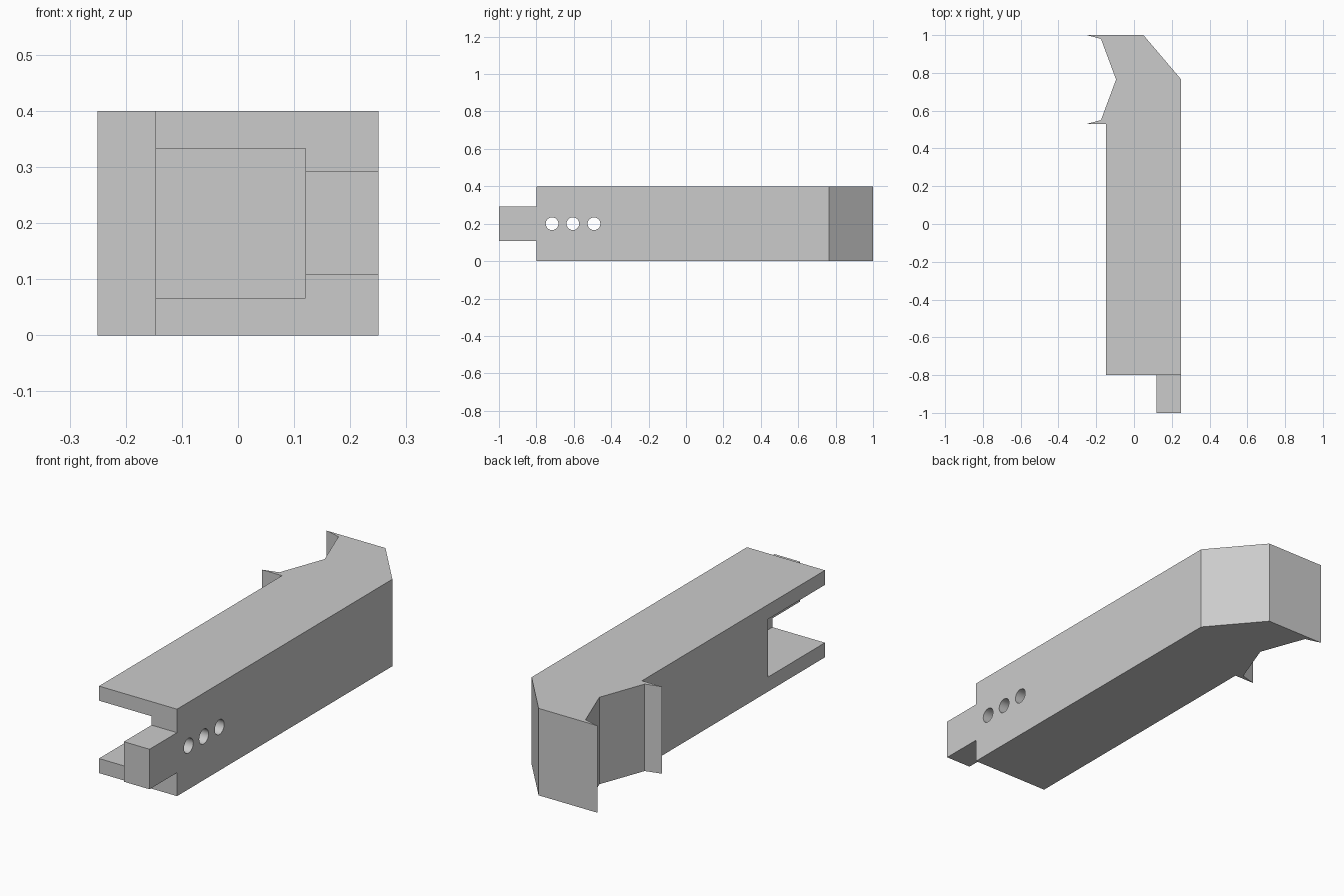
import bpy, bmesh, math
from mathutils import Matrix, Vector

cube = bpy.data.objects.get("Cube")
if cube:
    bpy.data.objects.remove(cube, do_unlink=True)

HEIGHT = 0.4
GREY = (0.6, 0.6, 0.6, 1)
grey = bpy.data.materials.new("plain grey")
grey.use_nodes = True
grey.diffuse_color = GREY
grey.node_tree.nodes["Principled BSDF"].inputs["Base Color"].default_value = GREY


def finish(name, bm):
    bmesh.ops.recalc_face_normals(bm, faces=bm.faces[:])
    mesh = bpy.data.meshes.new(name)
    bm.to_mesh(mesh)
    bm.free()
    mesh.materials.append(grey)
    obj = bpy.data.objects.new(name, mesh)
    bpy.context.collection.objects.link(obj)
    return obj


def box(name, low, high):
    low, high = Vector(low), Vector(high)
    bm = bmesh.new()
    bmesh.ops.create_cube(bm, size=1)
    bmesh.ops.scale(bm, vec=high - low, verts=bm.verts[:])
    bmesh.ops.translate(bm, vec=(low + high) / 2, verts=bm.verts[:])
    return finish(name, bm)


def pin(name, x, y, z, radius):
    bm = bmesh.new()
    turn = Matrix.Translation((x, y, z)) @ Matrix.Rotation(math.pi / 2, 4, 'Y')
    bmesh.ops.create_cone(bm, cap_ends=True, segments=32, radius1=radius,
                          radius2=radius, depth=0.4, matrix=turn)
    return finish(name, bm)


def cut(target, cutter):
    cutter.hide_render = True
    mod = target.modifiers.new("cut", 'BOOLEAN')
    mod.operation = 'DIFFERENCE'
    mod.solver = 'EXACT'
    mod.object = cutter
    bpy.context.view_layer.objects.active = target
    bpy.ops.object.modifier_apply(modifier=mod.name)
    bpy.data.objects.remove(cutter, do_unlink=True)


# Main body: plan outline with chamfered back corner and a pronged notch
outline = [(-0.147, -0.8), (0.25, -0.8), (0.25, 0.765), (0.05, 1),
           (-0.25, 1), (-0.175, 0.98), (-0.095, 0.765), (-0.175, 0.55),
           (-0.25, 0.53), (-0.147, 0.53)]
bm = bmesh.new()
base = bm.faces.new([bm.verts.new((x, y, 0)) for x, y in outline])
top = bmesh.ops.extrude_face_region(bm, geom=[base])["geom"]
bmesh.ops.translate(bm, vec=(0, 0, HEIGHT),
                    verts=[v for v in top if isinstance(v, bmesh.types.BMVert)])
body = finish("body", bm)

# Slot open to the front and the right side
cut(body, box("slot_cutter", (-0.4, -1.1, 0.067), (0.12, -0.385, 0.333)))

# Three round holes through the remaining side wall
for y in (-0.716, -0.605, -0.492):
    cut(body, pin("hole_cutter", 0.2, y, HEIGHT / 2, 0.034))

# Tongue at the front end of the side wall
tongue = box("tongue", (0.12, -1, 0.108), (0.25, -0.8, 0.292))

# Smooth hole walls, sharp corners elsewhere
bpy.ops.object.select_all(action='DESELECT')
body.select_set(True)
bpy.context.view_layer.objects.active = body
bpy.ops.object.shade_smooth_by_angle(angle=math.radians(20))
